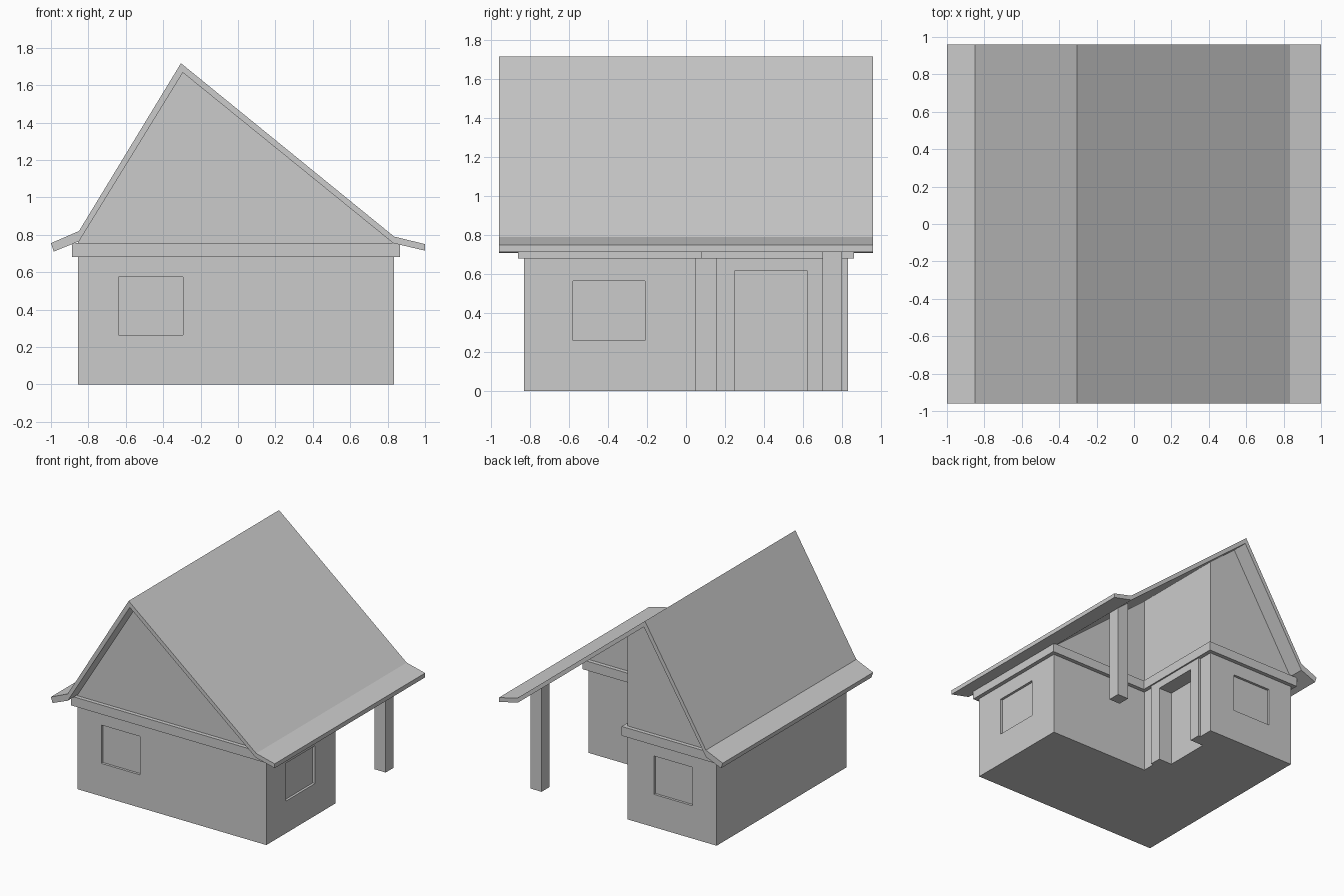
import bpy, bmesh

if "Cube" in bpy.data.objects:
    bpy.data.objects.remove(bpy.data.objects["Cube"])


def finish(name, bm):
    bmesh.ops.recalc_face_normals(bm, faces=bm.faces)
    me = bpy.data.meshes.new(name)
    bm.to_mesh(me)
    bm.free()
    ob = bpy.data.objects.new(name, me)
    bpy.context.collection.objects.link(ob)
    return ob


def prism(name, pts, lo, hi, axis="y"):
    """Extrude an (x, z) profile along y, or a (y, z) profile along x."""
    bm = bmesh.new()
    put = (lambda p, t: (p[0], t, p[1])) if axis == "y" else (lambda p, t: (t, p[0], p[1]))
    a = [bm.verts.new(put(p, lo)) for p in pts]
    b = [bm.verts.new(put(p, hi)) for p in pts]
    bm.faces.new(a)
    bm.faces.new(b[::-1])
    for i in range(len(pts)):
        j = (i + 1) % len(pts)
        bm.faces.new((a[i], a[j], b[j], b[i]))
    return finish(name, bm)


def box(name, x, y, z):
    return prism(name, [(x[0], z[0]), (x[1], z[0]), (x[1], z[1]), (x[0], z[1])], *y)


def cut(target, cutter):
    cutter.hide_render = True
    mod = target.modifiers.new("cut", "BOOLEAN")
    mod.operation = "DIFFERENCE"
    mod.solver = "EXACT"
    mod.object = cutter
    bpy.context.view_layer.objects.active = target
    bpy.ops.object.modifier_apply(modifier=mod.name)
    bpy.data.objects.remove(cutter)


XL, XR, XP = -0.855, 0.835, -0.06   # left wall, right wall, porch wall
YF, YB, YP = -0.83, 0.83, 0.05      # front wall, back wall, porch wall

# Walls with gables, porch corner removed
walls = prism("walls", [(XL, 0), (XR, 0), (XR, 0.765), (-0.298, 1.68), (XL, 0.78)], YF, YB)
cut(walls, box("porch_cutter", (XP, 1.2), (YP, 1.2), (-0.2, 2)))

# Shallow window recesses and the deep doorway
D = 0.02
cut(walls, box("window_cutter", (-0.64, -0.295), (YF - 0.1, YF + D), (0.265, 0.575)))
cut(walls, box("window_cutter", (-0.64, -0.295), (YB - D, YB + 0.1), (0.265, 0.575)))
cut(walls, box("window_cutter", (XR - D, XR + 0.1), (-0.58, -0.21), (0.26, 0.565)))
cut(walls, box("door_cutter", (-0.16, 0.1), (0.25, 0.62), (-0.1, 0.62)))

# Raised door surround
prism("door_frame", [(0.155, 0), (0.25, 0), (0.25, 0.62), (0.62, 0.62), (0.62, 0),
                     (0.715, 0), (0.715, 0.69), (0.155, 0.69)], XP - 0.005, XP + 0.02, "x")

# Roof slab with flared eaves
prism("roof", [(-1.0, 0.755), (-0.85, 0.82), (-0.305, 1.717), (0.835, 0.79), (1.0, 0.75),
               (1.0, 0.715), (0.83, 0.755), (-0.295, 1.667), (-0.85, 0.765), (-0.985, 0.71)],
      -0.96, 0.96)

# Trim band around the L-shaped walls


def plan(o):
    return [(XL - o, YF - o), (XR + o, YF - o), (XR + o, YP + o),
            (XP + o, YP + o), (XP + o, YB + o), (XL - o, YB + o)]


bm = bmesh.new()
rings = [[bm.verts.new((x, y, z)) for x, y in plan(o)]
         for o, z in ((0.032, 0.68), (0.032, 0.755), (-0.005, 0.755), (-0.005, 0.68))]
for k in range(4):
    a, b = rings[k], rings[(k + 1) % 4]
    for i in range(6):
        j = (i + 1) % 6
        bm.faces.new((a[i], a[j], b[j], b[i]))
finish("trim_band", bm)

# Porch post with a sloped top meeting the roof
prism("porch_post", [(0.73, 0), (0.83, 0), (0.83, 0.77), (0.73, 0.85)], 0.70, 0.80)
